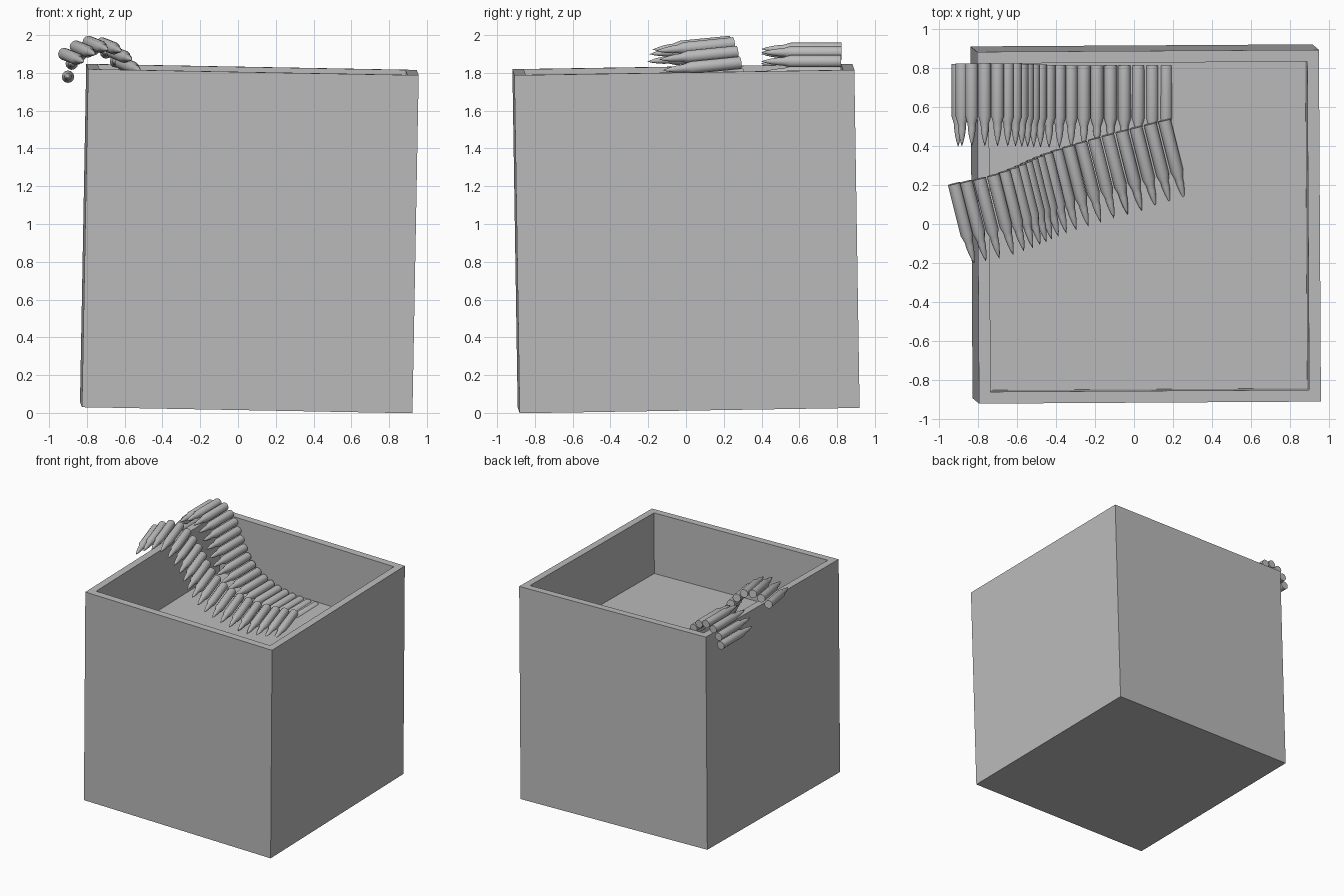
import bpy, bmesh, math
from mathutils import Vector, Euler

cube = bpy.data.objects.get("Cube")
if cube:
    bpy.data.objects.remove(cube, do_unlink=True)

grey = bpy.data.materials.new("plain grey")
grey.use_nodes = True
colour = (0.5, 0.5, 0.5, 1)
grey.diffuse_color = colour
grey.node_tree.nodes["Principled BSDF"].inputs["Base Color"].default_value = colour


def finish_mesh(bm, name):
    bmesh.ops.recalc_face_normals(bm, faces=bm.faces[:])
    mesh = bpy.data.meshes.new(name)
    bm.to_mesh(mesh)
    bm.free()
    mesh.materials.append(grey)
    return mesh


def add_object(mesh, name, location, rotation):
    obj = bpy.data.objects.new(name, mesh)
    obj.location = location
    obj.rotation_euler = rotation
    bpy.context.scene.collection.objects.link(obj)
    return obj


# Open crate: a block whose top is inset for the rim and sunk for the floor
def make_crate(width, depth, height, wall, sink):
    bm = bmesh.new()
    bmesh.ops.create_cube(bm, size=1)
    bmesh.ops.scale(bm, vec=(width, depth, height), verts=bm.verts)
    top = max(bm.faces, key=lambda f: f.calc_center_median().z)
    bmesh.ops.inset_region(bm, faces=[top], thickness=wall)
    well = bmesh.ops.extrude_face_region(bm, geom=[top])["geom"]
    bmesh.ops.delete(bm, geom=[top], context="FACES_ONLY")
    moved = [g for g in well if isinstance(g, bmesh.types.BMVert)]
    bmesh.ops.translate(bm, vec=(0, 0, -sink), verts=moved)
    return finish_mesh(bm, "crate")


tilt = Euler((math.radians(0.9), math.radians(1.05), math.radians(0.35)))
add_object(make_crate(1.75, 1.80, 1.79, 0.085, 0.51), "crate", (0.06, 0, 0.923), tilt)


# Cartridge: a lathed profile of (distance from base, radius), pointing to -y
def make_cartridge(sides=12):
    profile = [(0, 0), (0, 0.033), (0.012, 0.033), (0.27, 0.033), (0.31, 0.021),
               (0.335, 0.02), (0.37, 0.015), (0.4, 0.008), (0.425, 0)]
    bm = bmesh.new()
    verts = [bm.verts.new((r, -d, 0)) for d, r in profile]
    edges = [bm.edges.new(pair) for pair in zip(verts, verts[1:])]
    bmesh.ops.spin(bm, geom=verts + edges, cent=(0, 0, 0), axis=(0, 1, 0),
                   angle=math.tau, steps=sides)
    bmesh.ops.remove_doubles(bm, verts=bm.verts, dist=0.0005)
    for face in bm.faces:
        face.smooth = True
    for edge in bm.edges:
        if all(v.co.y > -0.001 for v in edge.verts):
            edge.smooth = False
    return finish_mesh(bm, "cartridge")


# Evenly spaced points along a path
def spread(path, gap):
    points = [Vector(p) for p in path]
    lengths = [(b - a).length for a, b in zip(points, points[1:])]
    count = round(sum(lengths) / gap)
    for i in range(count + 1):
        left, k = sum(lengths) * i / count, 0
        while k < len(lengths) - 1 and left > lengths[k]:
            left -= lengths[k]
            k += 1
        yield points[k].lerp(points[k + 1], min(left / lengths[k], 1))


cartridge = make_cartridge()


# Belt: cartridges draped over the rim along an (x, z) path
def make_belt(name, path, base_y, rotation):
    for i, (x, z) in enumerate(spread(path, 0.071)):
        add_object(cartridge, f"{name}_cartridge_{i + 1}", (x, base_y(x, z), z), rotation)


slope = [(-0.52, 1.62), (-0.47, 1.53), (-0.41, 1.46), (-0.3, 1.39),
         (-0.17, 1.34), (-0.03, 1.315)]
make_belt("back_belt",
          [(-0.9, 1.78), (-0.88, 1.85), (-0.83, 1.9), (-0.75, 1.932), (-0.68, 1.9),
           (-0.62, 1.83), (-0.57, 1.73)] + slope + [(0.165, 1.3)],
          lambda x, z: 0.81 + 0.02 * (z - 1.3), (0, 0, 0))
make_belt("front_belt",
          [(-0.92, 1.9), (-0.87, 1.935), (-0.8, 1.963), (-0.74, 1.966), (-0.69, 1.94),
           (-0.63, 1.87), (-0.57, 1.77)] + [(x, z + 0.03) for x, z in slope] + [(0.155, 1.34)],
          lambda x, z: 0.53 + 0.25 * (x - 0.15) - 0.1 * (z - 1.34),
          (math.radians(5.5), 0, math.radians(14)))
